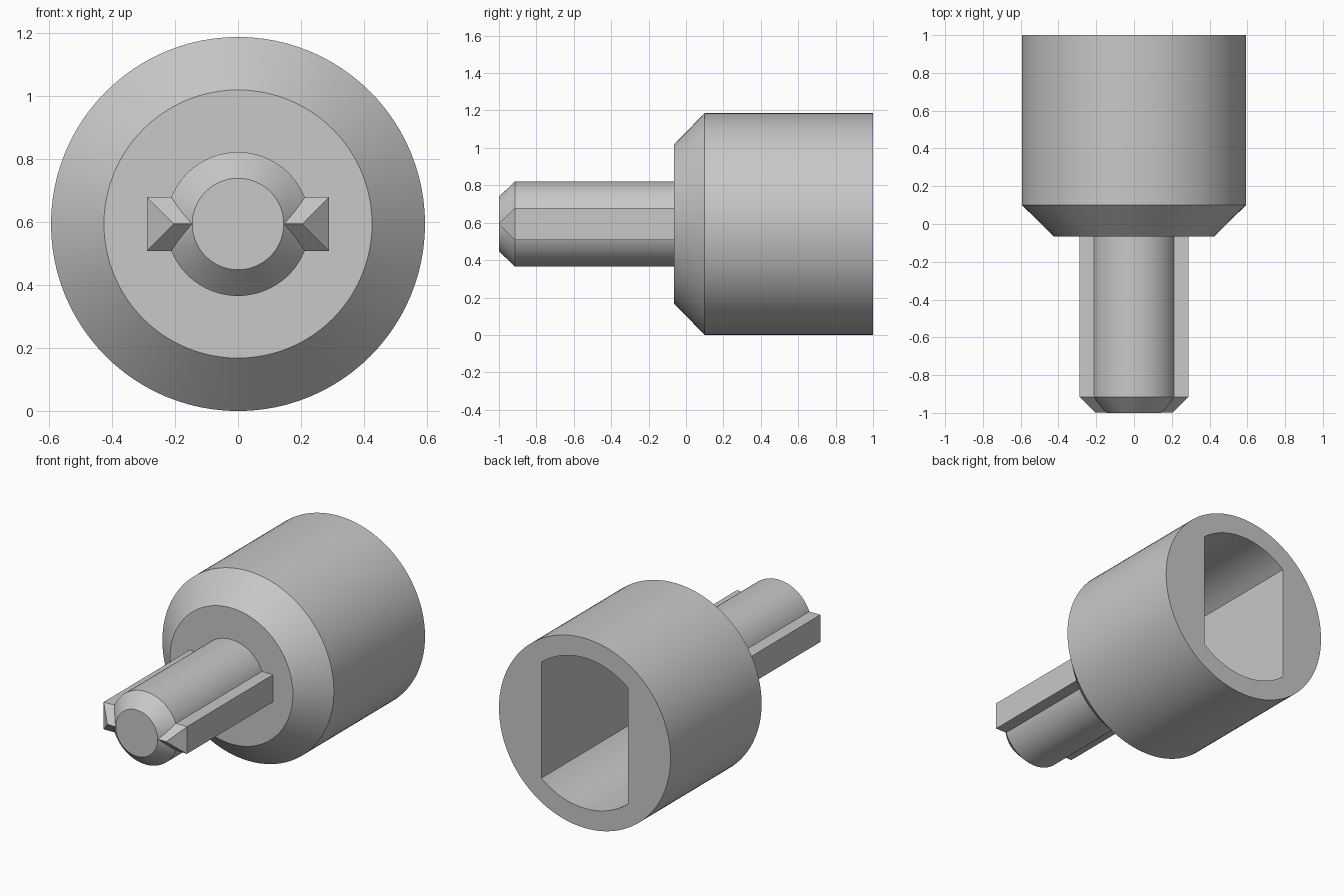
import bpy
import bmesh
from math import sin, cos, pi, asin

if "Cube" in bpy.data.objects:
    bpy.data.objects.remove(bpy.data.objects["Cube"], do_unlink=True)

AXIS_Z = 0.593
SEGMENTS = 96

grey = bpy.data.materials.new("plain grey")
grey.use_nodes = True
colour = (0.58, 0.58, 0.58, 1)
grey.diffuse_color = colour
grey.node_tree.nodes["Principled BSDF"].inputs["Base Color"].default_value = colour


def loft(name, sections):
    """Skin matching cross-sections given as (y, [(x, z), ...]) and cap the ends."""
    bm = bmesh.new()
    rings = [[bm.verts.new((x, y, z + AXIS_Z)) for x, z in pts] for y, pts in sections]
    n = len(rings[0])
    for a, b in zip(rings, rings[1:]):
        for i in range(n):
            j = (i + 1) % n
            bm.faces.new((a[i], a[j], b[j], b[i]))
    bm.faces.new(rings[0])
    bm.faces.new(rings[-1])
    bmesh.ops.remove_doubles(bm, verts=bm.verts, dist=0.0001)
    bmesh.ops.recalc_face_normals(bm, faces=bm.faces)
    mesh = bpy.data.meshes.new(name)
    bm.to_mesh(mesh)
    bm.free()
    mesh.materials.append(grey)
    obj = bpy.data.objects.new(name, mesh)
    bpy.context.collection.objects.link(obj)
    return obj


def select(obj):
    bpy.ops.object.select_all(action='DESELECT')
    obj.select_set(True)
    bpy.context.view_layer.objects.active = obj


def smooth(obj):
    select(obj)
    bpy.ops.object.shade_smooth_by_angle(angle=pi / 6)


def circle(r):
    return [(r * cos(2 * pi * i / SEGMENTS), r * sin(2 * pi * i / SEGMENTS))
            for i in range(SEGMENTS)]


def rectangle(w, h):
    return [(-w, -h), (w, -h), (w, h), (-w, h)]


def double_flat(r, half_width, steps=32):
    """Circle with two flat sides at x = +-half_width."""
    a = asin(half_width / r)
    arc = [-a + 2 * a * i / steps for i in range(steps + 1)]
    top = [(r * sin(t), r * cos(t)) for t in arc]
    return top + [(-x, -z) for x, z in top]


# Chamfered socket body
body = loft("socket_body", [(-0.065, circle(0.425)), (0.1, circle(0.593)), (1, circle(0.593))])

# Double-flat socket opening in the back
slot = double_flat(0.47, 0.3)
cutter = loft("socket_cutter", [(0.1, slot), (1.1, slot)])
cutter.hide_render = True
cut = body.modifiers.new("socket", 'BOOLEAN')
cut.operation = 'DIFFERENCE'
cut.solver = 'EXACT'
cut.object = cutter
select(body)
bpy.ops.object.modifier_apply(modifier=cut.name)
bpy.data.objects.remove(cutter, do_unlink=True)
smooth(body)

# Round shaft with chamfered tip
shaft = loft("shaft", [(-1, circle(0.145)), (-0.915, circle(0.228)), (-0.03, circle(0.228))])
smooth(shaft)

# Side keys, chamfered to a ridge at the tip; each starts inside the shaft
for side, name in ((1, "left_key"), (-1, "right_key")):
    def key_section(w, h):
        return [(side * max(x, 0.05), z) for x, z in rectangle(w, h)]
    bm_key = loft(name, [(-0.999, key_section(0.204, 0.001)),
                         (-0.915, key_section(0.288, 0.085)),
                         (-0.03, key_section(0.288, 0.085))])
